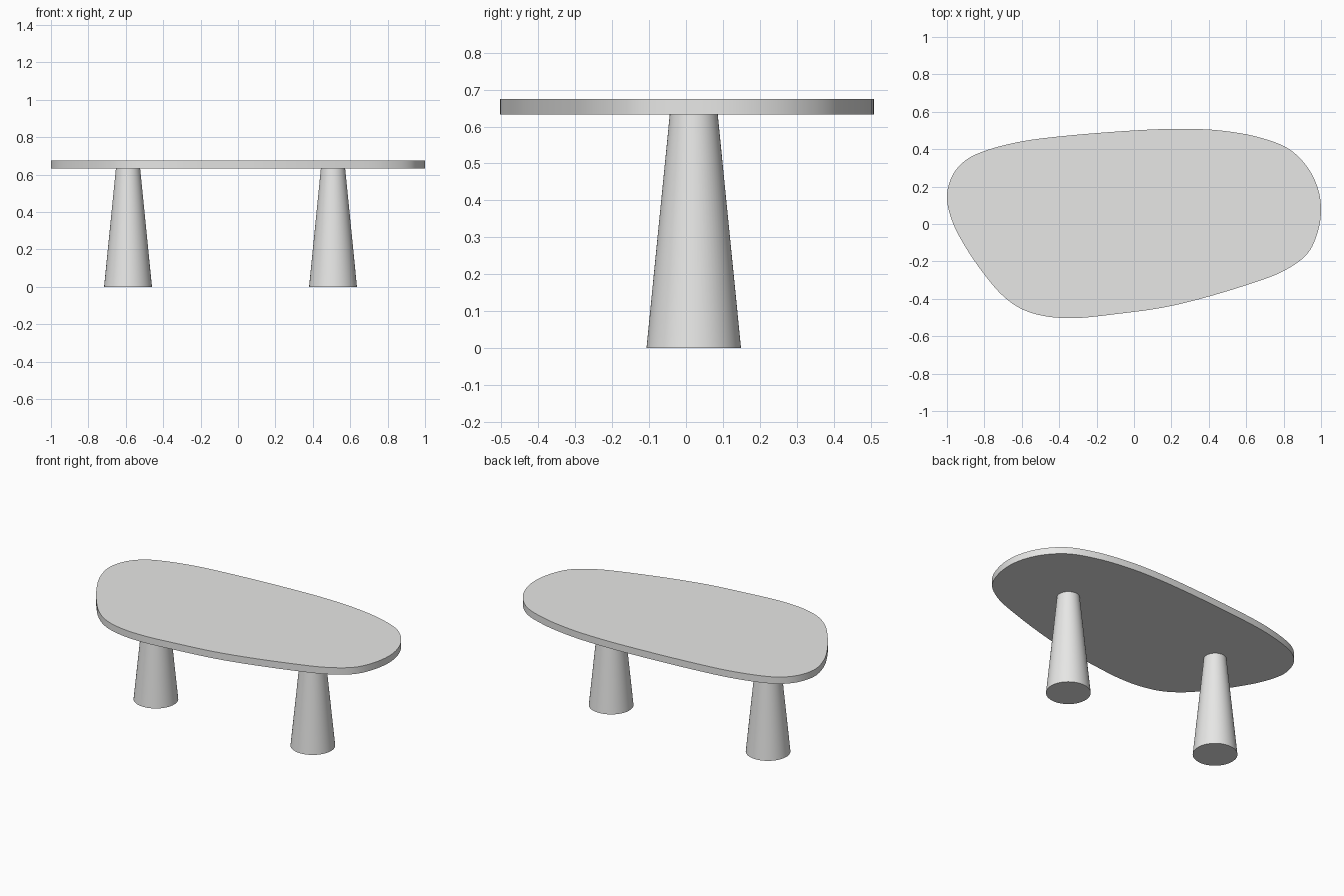
import bpy, bmesh
from mathutils import Vector

if "Cube" in bpy.data.objects:
    bpy.data.objects.remove(bpy.data.objects["Cube"])

Z_UNDER, Z_TOP = 0.632, 0.675

mat = bpy.data.materials.new("pale grey")
mat.diffuse_color = (0.8, 0.8, 0.79, 1)
mat.use_nodes = True
mat.node_tree.nodes["Principled BSDF"].inputs["Base Color"].default_value = mat.diffuse_color


def finish(obj):
    obj.data.materials.append(mat)
    bpy.ops.object.select_all(action='DESELECT')
    obj.select_set(True)
    bpy.context.view_layer.objects.active = obj
    bpy.ops.object.shade_smooth_by_angle(angle=0.6)


def closed_spline(points, steps):
    """Centripetal Catmull-Rom loop through the points."""
    pts, out, n = [Vector(p) for p in points], [], len(points)
    for i in range(n):
        a, b, c, d = (pts[(i + k) % n] for k in (-1, 0, 1, 2))
        t1 = (b - a).length ** 0.5
        t2 = t1 + (c - b).length ** 0.5
        t3 = t2 + (d - c).length ** 0.5
        for s in range(steps):
            t = t1 + (t2 - t1) * s / steps
            p = a.lerp(b, t / t1)
            q = b.lerp(c, (t - t1) / (t2 - t1))
            r = c.lerp(d, (t - t2) / (t3 - t2))
            out.append(p.lerp(q, t / t2).lerp(q.lerp(r, (t - t1) / (t3 - t1)),
                                              (t - t1) / (t2 - t1)))
    return out


# Tabletop: pebble outline, counter-clockwise from the right end
outline = [(1, 0.08), (0.983, 0.19), (0.93, 0.30), (0.83, 0.40), (0.67, 0.463),
           (0.46, 0.50), (0.245, 0.509), (0, 0.50), (-0.40, 0.468),
           (-0.62, 0.438), (-0.80, 0.39), (-0.89, 0.348), (-0.955, 0.285),
           (-0.99, 0.21), (-1, 0.13), (-0.97, 0.01), (-0.906, -0.115),
           (-0.80, -0.27), (-0.70, -0.385), (-0.60, -0.455), (-0.475, -0.493),
           (-0.317, -0.503), (-0.10, -0.482), (0.20, -0.438), (0.60, -0.327),
           (0.81, -0.246), (0.93, -0.155), (0.983, -0.04)]
bm = bmesh.new()
base = bm.faces.new([bm.verts.new((p.x, p.y, Z_UNDER))
                     for p in closed_spline(outline, 6)])
ext = bmesh.ops.extrude_face_region(bm, geom=[base], use_keep_orig=True)
verts = [g for g in ext["geom"] if isinstance(g, bmesh.types.BMVert)]
bmesh.ops.translate(bm, vec=(0, 0, Z_TOP - Z_UNDER), verts=verts)
bmesh.ops.recalc_face_normals(bm, faces=bm.faces)
mesh = bpy.data.meshes.new("tabletop")
bm.to_mesh(mesh)
bm.free()
top = bpy.data.objects.new("tabletop", mesh)
bpy.context.collection.objects.link(top)
finish(top)

# Two tapered round legs
for name, x in (("left_leg", -0.588), ("right_leg", 0.508)):
    bpy.ops.mesh.primitive_cone_add(vertices=64, radius1=0.128, radius2=0.065,
                                    depth=Z_UNDER,
                                    location=(x, 0.021, Z_UNDER / 2))
    leg = bpy.context.object
    leg.name = name
    finish(leg)
